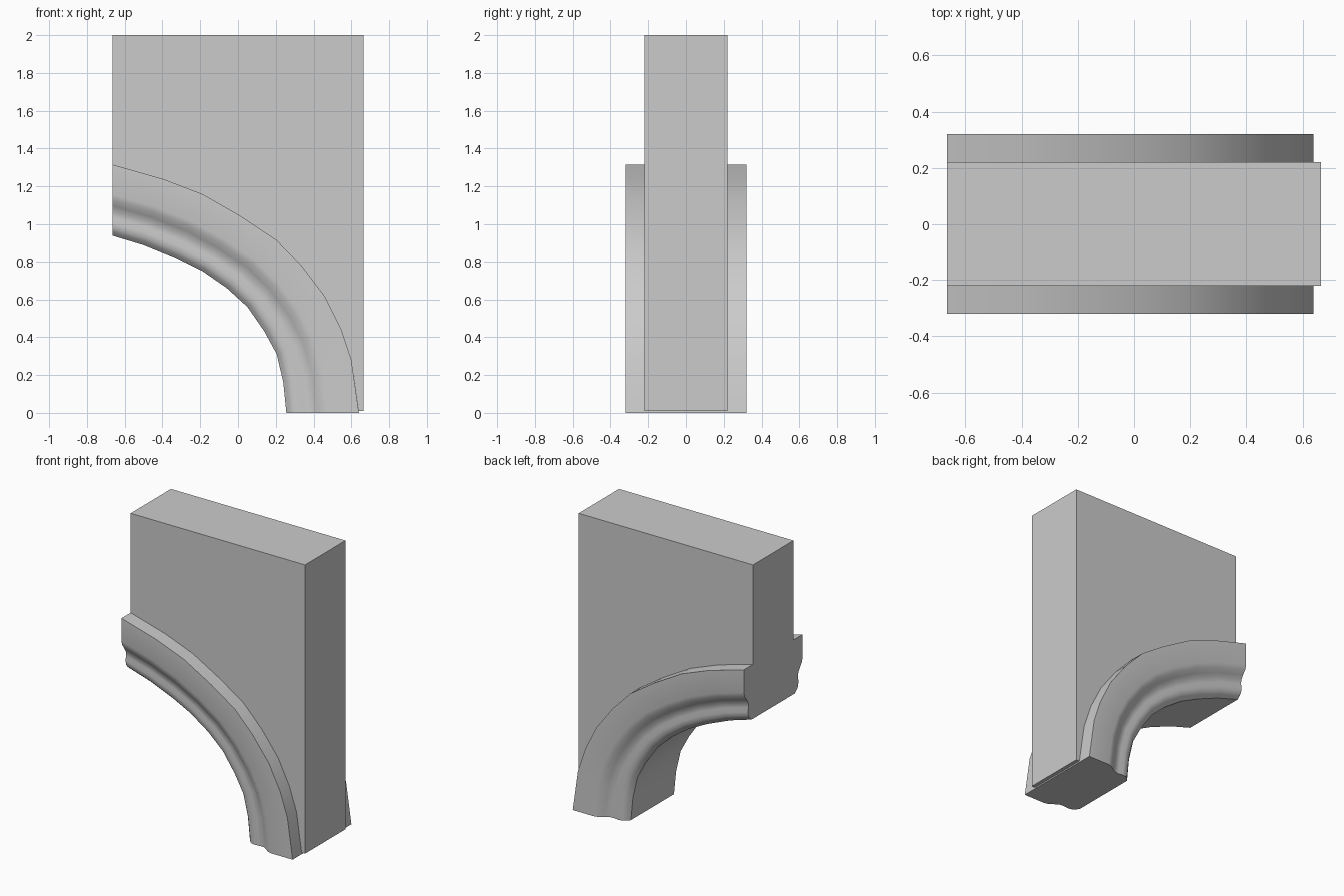
import bpy
import bmesh

if "Cube" in bpy.data.objects:
    bpy.data.objects.remove(bpy.data.objects["Cube"])

stone = bpy.data.materials.new("grey stone")
stone.use_nodes = True
colour = (0.6, 0.6, 0.6, 1)
stone.diffuse_color = colour
stone.node_tree.nodes["Principled BSDF"].inputs["Base Color"].default_value = colour

# Outer and inner arch lines (x, z), from the crown end to the foot
OUTER = [(-0.665, 1.315), (-0.4, 1.24), (-0.19, 1.16), (0.02, 1.04), (0.2, 0.92),
         (0.335, 0.78), (0.46, 0.615), (0.545, 0.445), (0.6, 0.28), (0.64, 0)]
INNER = [(-0.665, 0.94), (-0.5, 0.89), (-0.33, 0.82), (-0.19, 0.75), (-0.06, 0.66),
         (0.05, 0.56), (0.14, 0.43), (0.205, 0.31), (0.24, 0.16), (0.256, 0)]

# Moulding half profile: (fraction from outer to inner line, half width)
PROFILE = [(0, 0.32), (0.42, 0.32), (0.5, 0.312), (0.58, 0.29), (0.66, 0.272),
           (0.74, 0.27), (0.82, 0.275), (0.9, 0.27), (0.95, 0.257), (1, 0.235)]


def finish(bm, name):
    bmesh.ops.recalc_face_normals(bm, faces=bm.faces)
    mesh = bpy.data.meshes.new(name)
    bm.to_mesh(mesh)
    bm.free()
    mesh.materials.append(stone)
    obj = bpy.data.objects.new(name, mesh)
    bpy.context.collection.objects.link(obj)
    return obj


# Wall block above the arch, its underside following the outer arch line
bm = bmesh.new()
outline = OUTER[:-1] + [(0.639, 0.01), (0.665, 0.01), (0.665, 2), (-0.665, 2)]
face = bm.faces.new([bm.verts.new((x, -0.22, z)) for x, z in outline])
sides = bmesh.ops.extrude_face_region(bm, geom=[face])["geom"]
moved = [v for v in sides if isinstance(v, bmesh.types.BMVert)]
bmesh.ops.translate(bm, verts=moved, vec=(0, 0.44, 0))
finish(bm, "wall_block")

# Arch moulding: the closed profile swept between the two arch lines
bm = bmesh.new()
loop = [(t, -w) for t, w in PROFILE] + [(t, w) for t, w in reversed(PROFILE)]
rings = []
for (ox, oz), (ix, iz) in zip(OUTER, INNER):
    rings.append([bm.verts.new((ox + (ix - ox) * t, y, oz + (iz - oz) * t))
                  for t, y in loop])
for a, b in zip(rings, rings[1:]):
    for i in range(len(loop)):
        j = (i + 1) % len(loop)
        bm.faces.new((a[i], a[j], b[j], b[i]))
bm.faces.new(rings[0])
bm.faces.new(rings[-1])
moulding = finish(bm, "arch_moulding")

bpy.ops.object.select_all(action="DESELECT")
moulding.select_set(True)
bpy.context.view_layer.objects.active = moulding
bpy.ops.object.shade_smooth_by_angle(angle=0.6)
